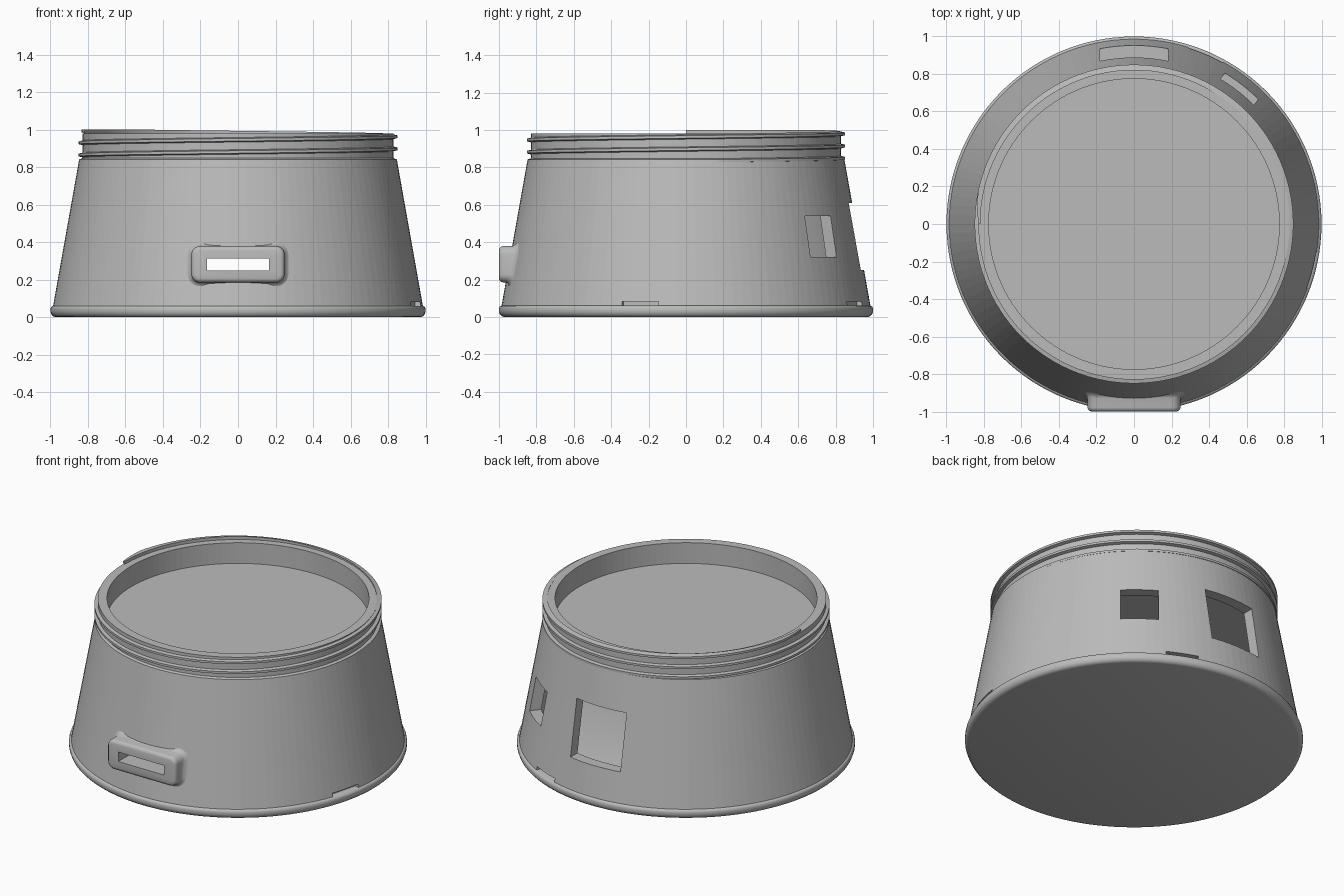
import bpy, bmesh, math
from mathutils import Matrix, Vector

cube = bpy.data.objects.get("Cube")
if cube:
    bpy.data.objects.remove(cube, do_unlink=True)

SEGMENTS = 120
GREY = (0.5, 0.5, 0.5, 1)
grey = bpy.data.materials.new("plain grey")
grey.use_nodes = True
grey.diffuse_color = GREY
grey.node_tree.nodes["Principled BSDF"].inputs["Base Color"].default_value = GREY


def finish(bm, name, smooth=None):
    bmesh.ops.recalc_face_normals(bm, faces=bm.faces[:])
    mesh = bpy.data.meshes.new(name)
    bm.to_mesh(mesh)
    bm.free()
    mesh.materials.append(grey)
    obj = bpy.data.objects.new(name, mesh)
    bpy.context.collection.objects.link(obj)
    if smooth:
        bpy.ops.object.select_all(action='DESELECT')
        obj.select_set(True)
        bpy.context.view_layer.objects.active = obj
        bpy.ops.object.shade_smooth_by_angle(angle=math.radians(smooth))
    return obj


def lathe(name, profile, smooth=None):
    bm = bmesh.new()
    verts = [bm.verts.new((r, 0, z)) for r, z in profile]
    edges = [bm.edges.new(pair) for pair in zip(verts, verts[1:])]
    bmesh.ops.spin(bm, geom=verts + edges, cent=(0, 0, 0), axis=(0, 0, 1),
                   angle=math.tau, steps=SEGMENTS)
    bmesh.ops.remove_doubles(bm, verts=bm.verts[:], dist=0.0005)
    return finish(bm, name, smooth)


def cutter(angle, radius, width, depth, low, high):
    """Box facing outward at an angle round the body."""
    bm = bmesh.new()
    bmesh.ops.create_cube(bm, size=1)
    bm.transform(Matrix.Rotation(math.radians(angle), 4, 'Z')
                 @ Matrix.Translation((radius, 0, (low + high) / 2))
                 @ Matrix.Diagonal((depth, width, high - low, 1)))
    obj = finish(bm, "opening_cutter")
    obj.hide_render = True
    return obj


def cut(obj, cutters):
    bpy.context.view_layer.objects.active = obj
    for tool in cutters:
        mod = obj.modifiers.new("opening", 'BOOLEAN')
        mod.operation = 'DIFFERENCE'
        mod.solver = 'EXACT'
        mod.object = tool
        bpy.ops.object.modifier_apply(modifier=mod.name)


# Hollow tapered housing with a recessed top and a neck
housing = lathe("housing", [
    (0, 0.845), (0.775, 0.845), (0.775, 0.98), (0.83, 0.98), (0.83, 0.848),
    (0.847, 0.842), (0.987, 0.055), (0.917, 0.055), (0.785, 0.79), (0, 0.79)])

# Base lid with a rounded rim
lathe("base_lid", [
    (0, 0), (0.972, 0), (0.985, 0.004), (0.995, 0.014), (1, 0.028),
    (1, 0.045), (0.996, 0.055), (0.987, 0.06), (0, 0.06)], 40)

# Screw thread round the neck
bm = bmesh.new()
previous = None
for i in range(int(SEGMENTS * 2.5) + 1):
    turn = i / SEGMENTS
    fade = min(1, i / 4, (SEGMENTS * 2.5 - i) / 4)
    z = 0.8325 + 0.065 * turn
    a = turn * math.tau
    ring = []
    for r, dz in ((0.82, -0.015), (0.83 + 0.02 * fade, -0.007),
                  (0.83 + 0.02 * fade, 0.007), (0.82, 0.015)):
        ring.append(bm.verts.new((r * math.cos(a), r * math.sin(a), min(z + dz, 1))))
    if previous:
        for k in range(4):
            n = (k + 1) % 4
            bm.faces.new((previous[k], previous[n], ring[n], ring[k]))
    else:
        bm.faces.new(ring)
    previous = ring
bm.faces.new(previous)
finish(bm, "neck_thread", 30)


# Rounded slot surround that flares into the housing wall
def wall_y(x, z):
    r = 0.987 - (z - 0.055) * 0.178
    return -math.sqrt(r * r - x * x)


def rounded_outline(grow):
    corner = 0.045 + max(grow, -0.03)
    for quarter, (sx, sz) in enumerate(((1, 1), (-1, 1), (-1, -1), (1, -1))):
        for step in range(7):
            a = (quarter + step / 6) * math.pi / 2
            yield (sx * (0.248 + grow - corner) + corner * math.cos(a),
                   0.282 + sz * (0.097 + grow - corner) + corner * math.sin(a))


bm = bmesh.new()
rings = []
# Each ring: outward growth, front plane, offset from the wall
for grow, plane, offset in ((-0.022, -1, None), (-0.011, -0.997, None),
                            (-0.003, -0.989, None), (0, -0.978, None),
                            (0, None, -0.022), (0.006, None, -0.009),
                            (0.018, None, -0.001), (0.026, None, 0.003),
                            (0.02, None, 0.04)):
    rings.append([bm.verts.new((x, plane if offset is None
                                else max(wall_y(x, z) + offset, -0.976), z))
                  for x, z in rounded_outline(grow)])
for a, b in zip(rings, rings[1:]):
    for k in range(len(a)):
        n = (k + 1) % len(a)
        bm.faces.new((a[k], a[n], b[n], b[k]))
bm.faces.new(rings[0])
bm.faces.new(rings[-1])
surround = finish(bm, "slot_surround", 40)

# Openings: front slot, back window, two side windows, rim notches
slot = cutter(-90, 0.95, 0.33, 0.3, 0.25, 0.312)
windows = [cutter(90, 0.92, 0.36, 0.3, 0.25, 0.61)]
windows += [cutter(a, 0.92, 0.225, 0.24, 0.32, 0.54) for a in (52, 128)]
notches = [cutter(a, 0.985, 0.2, 0.07, 0.03, 0.082) for a in (-125, -14.5, 67, 150)]
cut(housing, [slot] + windows + notches)
cut(surround, [slot])
for tool in [slot] + windows + notches:
    bpy.data.objects.remove(tool, do_unlink=True)
